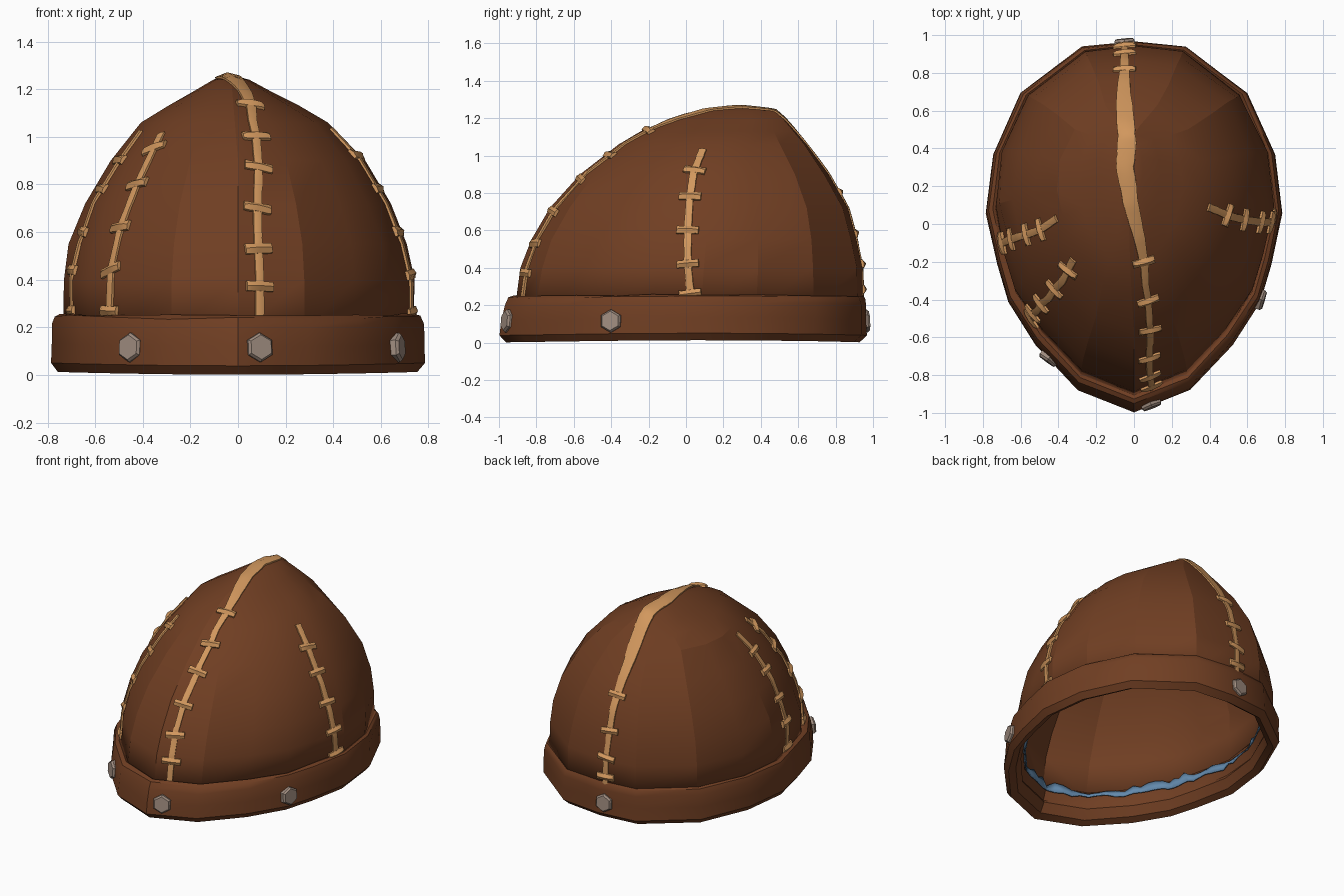
import bpy, bmesh, math, random
from mathutils import Vector
from mathutils.bvhtree import BVHTree

if "Cube" in bpy.data.objects:
    bpy.data.objects.remove(bpy.data.objects["Cube"])

random.seed(4)

# Right half of the egg-shaped outline, front to back, then mirrored
HALF = [(0, -1), (0.38, -0.885), (0.665, -0.645), (0.85, -0.42), (0.925, -0.22),
        (1, 0.05), (0.95, 0.36), (0.765, 0.685), (0.35, 0.93), (0, 0.96)]
OUTLINE = HALF + [(-x, y) for x, y in HALF[-2:0:-1]]
SEG = len(OUTLINE)


def material(name, rgb):
    m = bpy.data.materials.new(name)
    m.diffuse_color = (*rgb, 1)
    m.use_nodes = True
    m.node_tree.nodes["Principled BSDF"].inputs["Base Color"].default_value = m.diffuse_color
    return m


LEATHER = material("brown leather", (0.163, 0.049, 0.0165))
CORD = material("tan cord", (0.64, 0.31, 0.11))
METAL = material("dull metal", (0.35, 0.265, 0.215))
CLOTH = material("blue cloth", (0.125, 0.255, 0.42))


def make(name, verts, faces, mat, angle=25):
    me = bpy.data.meshes.new(name)
    me.from_pydata([tuple(v) for v in verts], [], faces)
    me.materials.append(mat)
    me.shade_smooth()
    me.set_sharp_from_angle(angle=math.radians(angle))
    ob = bpy.data.objects.new(name, me)
    bpy.context.collection.objects.link(ob)
    return ob


def ring(z, w, front, back, sub=1, jitter=0.0):
    """Outline scaled to a half width and a front and back reach."""
    c = (front + back) / 2
    lean = -0.03 * max(0, (z - 0.9) / 0.36)
    pts = []
    for i in range(SEG):
        for s in range(sub):
            (x0, y0), (x1, y1) = OUTLINE[i], OUTLINE[(i + 1) % SEG]
            f = s / sub
            x = w * (x0 + (x1 - x0) * f)
            y = front + (back - front) * (y0 + (y1 - y0) * f + 1) / 1.96
            j = 1 + random.uniform(-jitter, jitter)
            pts.append(Vector((x * j + lean, c + (y - c) * j, z)))
    return pts


def loft(rows, closed=False):
    n, m = len(rows[0]), len(rows)
    verts = [p for r in rows for p in r]
    faces = []
    for r in range(m if closed else m - 1):
        a, b = r * n, (r + 1) % m * n
        faces += [(a + i, a + (i + 1) % n, b + (i + 1) % n, b + i) for i in range(n)]
    return verts, faces


# Dome: stacked outlines closed with a tip
levels = [(0.18, 0.735, -0.915, 0.945), (0.40, 0.737, -0.88, 0.94),
          (0.55, 0.71, -0.82, 0.915), (0.72, 0.645, -0.72, 0.865),
          (0.90, 0.53, -0.57, 0.765), (1.06, 0.395, -0.36, 0.645),
          (1.13, 0.275, -0.24, 0.585), (1.19, 0.165, -0.10, 0.535),
          (1.24, 0.075, 0.08, 0.475)]
verts, faces = loft([ring(*l, jitter=0.01 if l[0] > 0.2 else 0) for l in levels])
verts.append(Vector((-0.035, 0.29, 1.262)))
top = (len(levels) - 1) * SEG
faces += [(top + i, top + (i + 1) % SEG, len(verts) - 1) for i in range(SEG)]
dome = make("dome", verts, faces, LEATHER, 18)
surface = BVHTree.FromPolygons(verts, faces)
shell = dome.modifiers.new("shell", "SOLIDIFY")
shell.thickness, shell.offset = 0.03, -1

# Rolled band around the opening
profile = [(0.012, 0.755, -0.96, 0.93), (0.045, 0.785, -0.995, 0.968),
           (0.12, 0.783, -0.985, 0.965), (0.20, 0.78, -0.97, 0.965),
           (0.237, 0.768, -0.95, 0.957), (0.247, 0.748, -0.925, 0.948),
           (0.23, 0.715, -0.895, 0.925), (0.17, 0.675, -0.855, 0.885),
           (0.10, 0.695, -0.88, 0.90), (0.085, 0.687, -0.872, 0.892),
           (0.03, 0.715, -0.91, 0.90)]
rows = [ring(*p, jitter=0.003) for p in profile]
for row in rows:
    for p in row:
        p.z += 0.012 * (p.x / 0.78) ** 2 - 0.012 * max(0, 1 - p.z / 0.1)
        p.z += random.uniform(-0.005, 0.005) * (p.z > 0.1)
        p.z = max(p.z, 0)
bv, bf = loft(rows, closed=True)
make("band", bv, bf, LEATHER, 35)
band_surface = BVHTree.FromPolygons(bv, bf)

# Ragged cloth lining above the inside of the band
low = ring(0.15, 0.668, -0.845, 0.875, sub=5)
high = ring(0.20, 0.68, -0.857, 0.887, sub=5)
for i, (a, b) in enumerate(zip(low, high)):
    a.z += random.uniform(-0.012, 0.012)
    b.z += random.uniform(-0.02, 0.025) + 0.015 * math.sin(i * 0.28)
lining = make("lining", *loft([low, high]), CLOTH)
lining.modifiers.new("thickness", "SOLIDIFY").thickness = 0.008

# Projection of flat coordinates onto a surface
VIEWS = {"front": lambda a, b: ((a, -3, b), (0, 1, 0)),
         "back": lambda a, b: ((a, 3, b), (0, -1, 0)),
         "right": lambda a, b: ((3, a, b), (-1, 0, 0)),
         "left": lambda a, b: ((-3, a, b), (1, 0, 0)),
         "top": lambda a, b: ((a, b, 3), (0, 0, -1))}


def project(view, a, b, tree=surface):
    o, d = VIEWS[view](a, b)
    loc, nor, _, _ = tree.ray_cast(Vector(o), Vector(d))
    return loc, (-nor if nor.dot(Vector(d)) > 0 else nor)


def trace(view, pts, steps=7):
    """Points (a, b, half width) sampled along a line on the dome."""
    out = []
    for p, q in zip(pts, pts[1:]):
        for s in range(steps):
            a, b, w = (u + (v - u) * s / steps for u, v in zip(p, q))
            out.append((*project(view, a, b), w))
    out.append((*project(view, *pts[-1][:2]), pts[-1][2]))
    return out


def strip(name, frames, height, wobble=0.08):
    """Raised strap that hugs the dome along the traced frames."""
    n = len(frames)
    sv, sf = [], []
    for i, (p, nor, w) in enumerate(frames):
        t = frames[min(i + 1, n - 1)][0] - frames[max(i - 1, 0)][0]
        side = nor.cross(t).normalized()
        w *= random.uniform(1 - wobble, 1 + wobble)
        l, r = (surface.find_nearest(p + side * s * w)[0] for s in (-1, 1))
        sv += [l - nor * 0.012, l + nor * height * 0.7, p + nor * height,
               r + nor * height * 0.7, r - nor * 0.012]
    for i in range(n - 1):
        a, b = i * 5, i * 5 + 5
        sf += [(a + k, b + k, b + k + 1, a + k + 1) for k in range(4)]
    sf += [(0, 1, 2, 3, 4), tuple(n * 5 - 1 - k for k in range(5))]
    ob = make(name, sv, sf, CORD, 40)
    bm = bmesh.new()
    bm.from_mesh(ob.data)
    bmesh.ops.recalc_face_normals(bm, faces=bm.faces)
    bm.to_mesh(ob.data)
    bm.free()


def stitches(name, frames, heights):
    """Short cross straps at the given heights along a seam."""
    for z in heights:
        i = min(range(1, len(frames) - 1), key=lambda k: abs(frames[k][0].z - z))
        p, nor, _ = frames[i]
        t = (frames[i + 1][0] - frames[i - 1][0]).normalized()
        side = (nor.cross(t) + t * random.uniform(-0.15, 0.15)).normalized()
        row = []
        for d, lift in ((-0.06, 0), (-0.042, 0.008), (0, 0.012), (0.042, 0.008), (0.06, 0)):
            row.append((surface.find_nearest(p + side * d)[0] + nor * lift, nor, 0.021))
        strip(name, row, 0.016)


def seam(name, view, pts, heights):
    frames = trace(view, [(*p, 0.02) for p in pts])
    strip(name + "_seam", frames, 0.013)
    stitches(name + "_stitch", frames, heights)


# Centre seam: front cord, wide ridge strap, back cord
front = trace("front", [(0.09, 0.2, .018), (0.09, 0.4, .018), (0.083, 0.55, .018),
                        (0.08, 0.7, .018), (0.085, 0.87, .018), (0.075, 1.0, .018)])
ridge = trace("top", [(0.06, -0.32, .018), (0.055, -0.22, .022), (0.03, -0.08, .03),
                      (-0.02, 0.12, .042), (-0.045, 0.3, .05), (-0.04, 0.45, .054),
                      (-0.05, 0.62, .044)])
back = trace("back", [(-0.055, 1.0, .038), (-0.05, 0.8, .025), (-0.05, 0.5, .018),
                      (-0.045, 0.2, .018)])
strip("centre_seam", front + ridge + back, 0.012, 0.04)
stitches("front_stitch", front + ridge[:12], (0.36, 0.53, 0.70, 0.87, 1.01, 1.13))
stitches("back_stitch", back, (0.27, 0.42, 0.58, 0.80))

# Shorter seams on the sides
seam("right", "right", [(0.09, 1.03), (0.04, 0.9), (0.02, 0.76), (0.01, 0.6),
                        (0.01, 0.42), (0.03, 0.2)], (0.91, 0.77, 0.61, 0.42, 0.27))
seam("left", "left", [(0.03, 1.02), (-0.03, 0.9), (-0.06, 0.76), (-0.08, 0.6),
                      (-0.1, 0.44), (-0.1, 0.2)], (0.9, 0.77, 0.61, 0.45, 0.27))
seam("front_left", "front", [(-0.32, 1.01), (-0.42, 0.8), (-0.49, 0.62),
                             (-0.53, 0.44), (-0.54, 0.2)], (0.95, 0.81, 0.63, 0.44, 0.27))

# Hexagonal studs on the band, the second one turned a little to the front
for view, a, turn in (("front", 0.09, 0), ("front", -0.45, 0.3),
                      ("right", -0.4, 0), ("back", -0.05, 0)):
    p, nor = project(view, a, 0.115, band_surface)
    nor = (nor + Vector((0, -turn, 0))).normalized()
    side = Vector((0, 0, 1)).cross(nor).normalized()
    up = nor.cross(side)
    hexes = []
    for r, h in ((0.062, -0.03), (0.062, 0.01), (0.052, 0.022)):
        hexes.append([p + nor * h + side * r * math.sin(k * math.pi / 3)
                      - up * r * math.cos(k * math.pi / 3) for k in range(6)])
    hv, hf = loft(hexes)
    make("stud", hv, hf + [tuple(range(12, 18))], METAL, 20)
